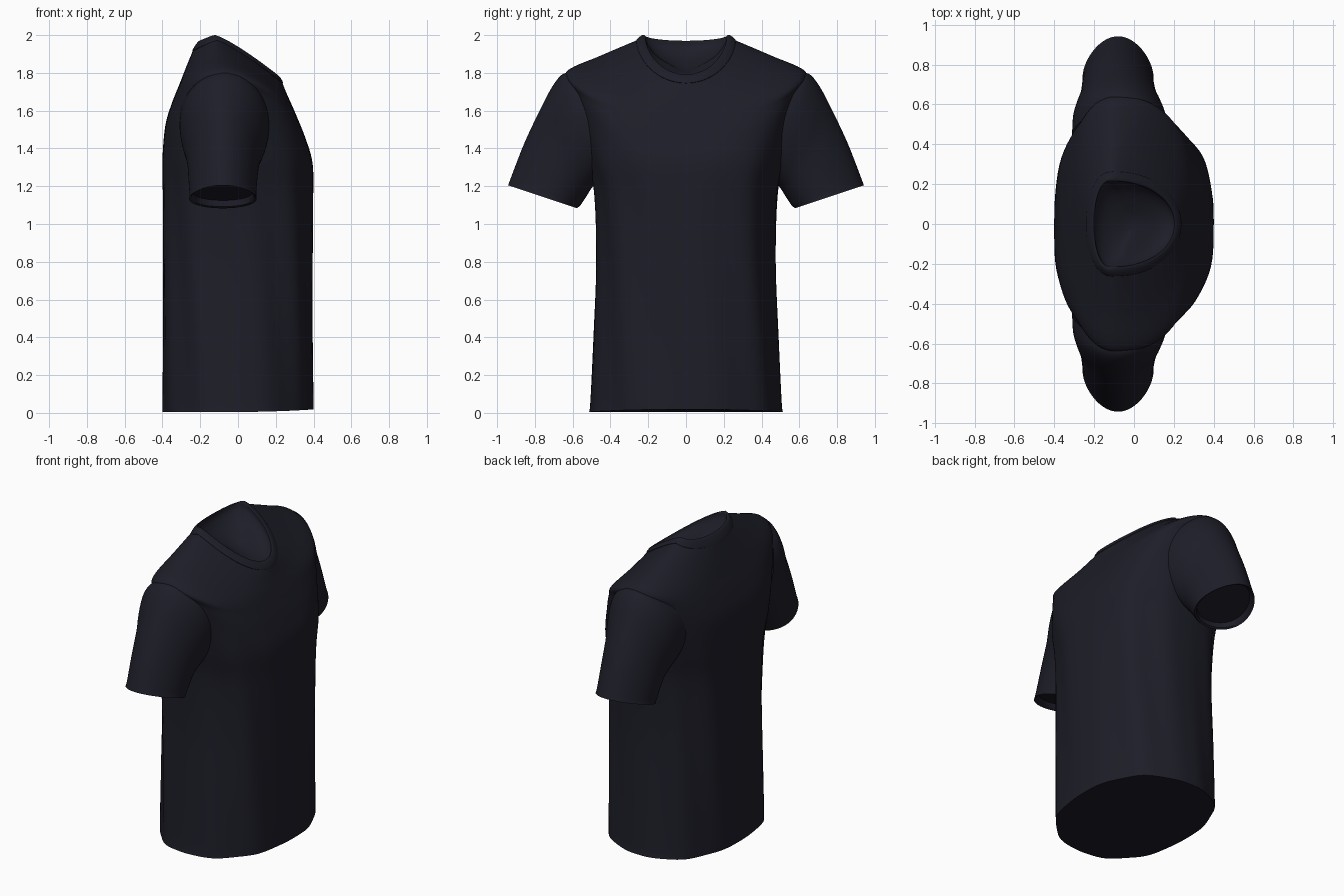
import bpy, bmesh, math
from mathutils import Vector

if "Cube" in bpy.data.objects:
    bpy.data.objects.remove(bpy.data.objects["Cube"])

fabric = bpy.data.materials.new("dark navy fabric")
fabric.diffuse_color = (0.0125, 0.0125, 0.0215, 1)
fabric.use_nodes = True
fabric.node_tree.nodes["Principled BSDF"].inputs["Base Color"].default_value = fabric.diffuse_color


def spline(keys, steps):
    """Catmull-Rom interpolation through rows of key values."""
    out = []
    n = len(keys)
    for i in range(n - 1):
        a, b, c, d = keys[max(i - 1, 0)], keys[i], keys[i + 1], keys[min(i + 2, n - 1)]
        for s in range(steps):
            t = s / steps
            out.append([0.5 * (2 * q + (r - p) * t + (2 * p - 5 * q + 4 * r - u) * t * t
                               + (3 * q - p - 3 * r + u) * t ** 3)
                        for p, q, r, u in zip(a, b, c, d)])
    out.append(list(keys[-1]))
    return out


def spow(v, e):
    return math.copysign(abs(v) ** e, v)


def body_ring(k, n=96):
    """Ring from side, front and back points: ys, xs, zs, xf, zf, xb, zb,
    roundness, drop power, fold depth."""
    ys, xs, zs, xf, zf, xb, zb, e, p, fold = k
    pts = []
    for i in range(n):
        t = 2 * math.pi * i / n
        c, s = math.cos(t), math.sin(t)
        xe, ze = (xf, zf) if c > 0 else (xb, zb)
        y = ys * spow(s, e)
        x = xs + (xe - xs) * abs(c) ** 0.9
        z = zs + (ze - zs) * abs(c) ** p
        f = fold * math.sin(9 * t + 2.2 * z) * abs(s * c) * 2   # soft drape folds
        pts.append((x + f * c, y + f * s, z))
    return pts


def sleeve_ring(k, side, n=64):
    """Ring from top and bottom points: yt, zt, yb, zb, x centre, x radius,
    inward bend, narrowing towards the top."""
    yt, zt, yb, zb, xc, xr, bend, taper = k
    pts = []
    for i in range(n):
        t = 2 * math.pi * i / n
        c, s = math.cos(t), math.sin(t)
        y = (yt + yb) / 2 + (yt - yb) / 2 * c - bend * s * s
        z = (zt + zb) / 2 + (zt - zb) / 2 * c
        pts.append((xc + xr * s * (1 - taper * c), side * y, z))
    return pts


def loft(name, rings, hole=None, cap_start=False, cap_end=False):
    bm = bmesh.new()
    rows = [[bm.verts.new(p) for p in r] for r in rings]
    n = len(rows[0])
    for a, b in zip(rows, rows[1:]):
        for i in range(n):
            j = (i + 1) % n
            bm.faces.new((a[i], a[j], b[j], b[i]))
    if cap_start:
        bm.faces.new(list(reversed(rows[0])))
    if cap_end:
        bm.faces.new(rows[-1])
    # make every surface face outwards
    bm.normal_update()
    bm.faces.ensure_lookup_table()
    first = bm.faces[0]
    middle = sum((v.co for v in rows[0]), Vector()) / n
    if first.normal.dot(first.calc_center_median() - middle) < 0:
        bmesh.ops.reverse_faces(bm, faces=bm.faces)
    if hole:
        gone = [f for f in bm.faces if hole(f.calc_center_median())]
        bmesh.ops.delete(bm, geom=gone, context='FACES')
    mesh = bpy.data.meshes.new(name)
    bm.to_mesh(mesh)
    bm.free()
    mesh.materials.append(fabric)
    ob = bpy.data.objects.new(name, mesh)
    bpy.context.collection.objects.link(ob)
    bpy.ops.object.select_all(action='DESELECT')
    ob.select_set(True)
    bpy.context.view_layer.objects.active = ob
    bpy.ops.object.shade_smooth_by_angle(angle=math.radians(50))
    return ob


def in_armhole(p):
    return abs(p.y) > 0.38 and ((p.x + 0.07) / 0.19) ** 2 + ((p.z - 1.5) / 0.255) ** 2 < 1


# Torso: closed hem up to the collar seam
seam = (0.262, -0.11, 1.972, 0.236, 1.745, -0.240, 1.915, 1.0, 1.1, 0)
torso = [
    (0.515, -0.02, 0.005, 0.40, 0.02, -0.40, 0.005, 0.86, 2, 0.006),
    (0.507, -0.02, 0.05, 0.40, 0.06, -0.40, 0.05, 0.84, 2, 0.008),
    (0.490, -0.02, 0.40, 0.395, 0.40, -0.397, 0.40, 0.78, 2, 0.010),
    (0.475, -0.02, 0.80, 0.395, 0.80, -0.397, 0.80, 0.74, 2, 0.010),
    (0.485, -0.03, 1.15, 0.398, 1.12, -0.398, 1.15, 0.70, 2, 0.008),
    (0.520, -0.04, 1.34, 0.395, 1.32, -0.400, 1.34, 0.63, 2, 0.005),
    (0.560, -0.06, 1.55, 0.355, 1.46, -0.385, 1.52, 0.56, 2, 0),
    (0.610, -0.08, 1.72, 0.315, 1.56, -0.350, 1.64, 0.59, 1.8, 0),
    (0.632, -0.085, 1.808, 0.285, 1.63, -0.310, 1.74, 0.66, 1.6, 0),
    (0.450, -0.10, 1.892, 0.258, 1.69, -0.275, 1.83, 0.85, 1.3, 0),
    seam,
]
loft("torso", [body_ring(k) for k in spline(torso, 6)], in_armhole, cap_start=True)

# Ribbed collar band, slightly raised over the seam, closed by a sunken lining
collar = [
    seam,
    (0.260, -0.11, 1.978, 0.238, 1.750, -0.241, 1.920, 1.0, 1.1, 0),
    (0.236, -0.12, 1.998, 0.224, 1.776, -0.222, 1.952, 1.0, 1.1, 0),
    (0.216, -0.12, 1.997, 0.204, 1.792, -0.202, 1.970, 1.0, 1.1, 0),
    (0.208, -0.11, 1.960, 0.195, 1.775, -0.197, 1.935, 1.0, 1.1, 0),
    (0.150, -0.06, 1.885, 0.140, 1.765, -0.150, 1.880, 1.0, 1.1, 0),
    (0.030, -0.01, 1.815, 0.030, 1.800, -0.040, 1.820, 1.0, 1.1, 0),
]
loft("collar", [body_ring(k) for k in spline(collar, 3)], cap_end=True)

# Sleeves: armhole to cuff, with a closed recess inside the cuff
sleeve = [
    (0.590, 1.798, 0.470, 1.23, -0.07, 0.240, 0.085, -0.08),
    (0.650, 1.795, 0.503, 1.185, -0.073, 0.232, 0.035, -0.04),
    (0.705, 1.732, 0.525, 1.15, -0.076, 0.208, 0.0, 0.03),
    (0.770, 1.610, 0.545, 1.12, -0.078, 0.190, 0.0, 0.10),
    (0.855, 1.430, 0.560, 1.098, -0.080, 0.180, 0.0, 0.15),
    (0.925, 1.250, 0.572, 1.088, -0.080, 0.174, 0.0, 0.18),
    (0.942, 1.205, 0.577, 1.083, -0.080, 0.176, 0.0, 0.18),
]
recess = [(0.930, 1.206, 0.588, 1.092, -0.080, 0.166, 0.0, 0.18),
          (0.905, 1.230, 0.585, 1.125, -0.080, 0.155, 0.0, 0.18)]
for side, label in ((1, "left"), (-1, "right")):
    loft(label + "_sleeve", [sleeve_ring(k, side) for k in spline(sleeve, 5) + recess],
         cap_end=True)
